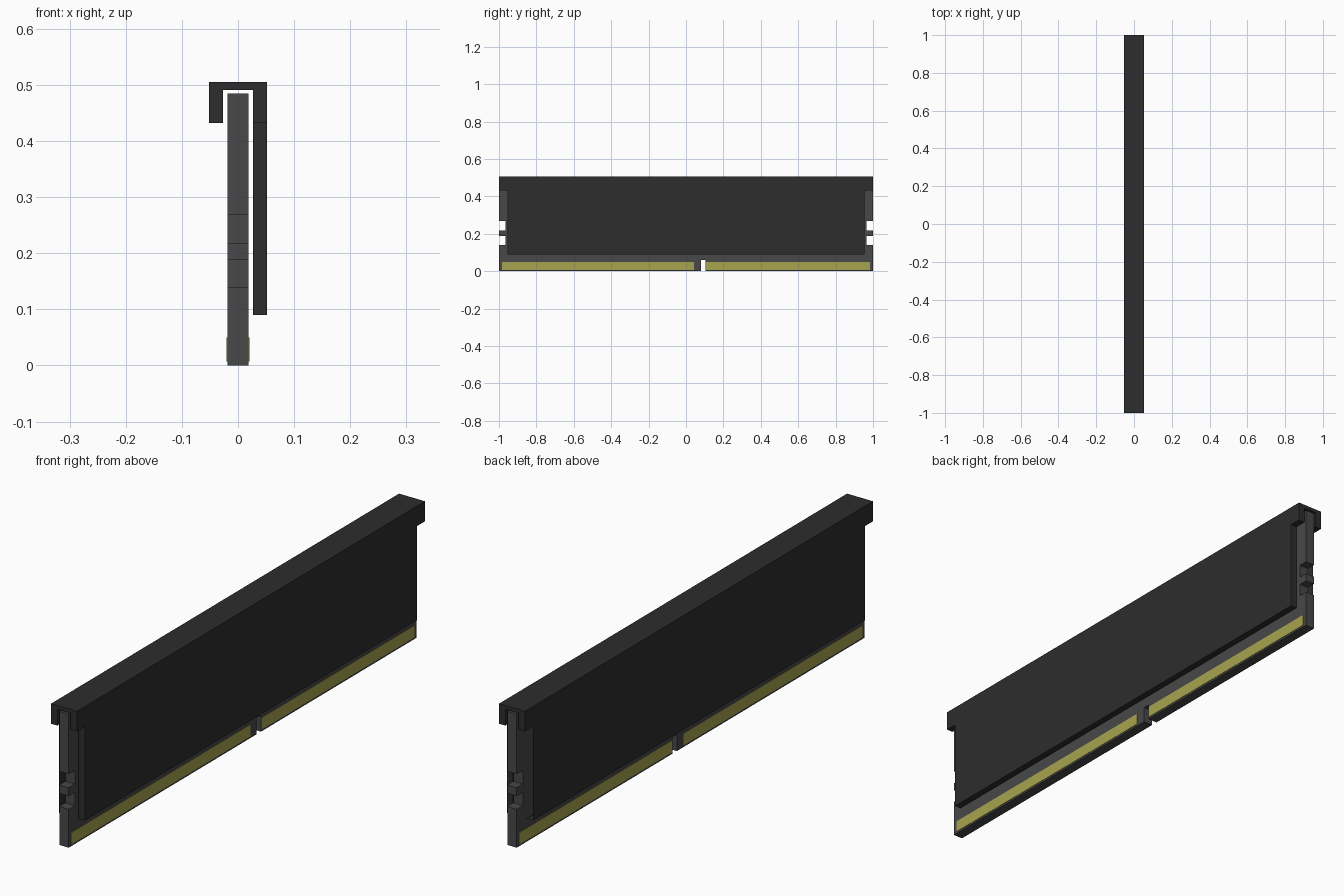
import bpy, bmesh
from mathutils import Vector

if "Cube" in bpy.data.objects:
    bpy.data.objects.remove(bpy.data.objects["Cube"])


def material(name, rgb):
    m = bpy.data.materials.new(name)
    m.diffuse_color = (*rgb, 1)
    m.use_nodes = True
    m.node_tree.nodes["Principled BSDF"].inputs["Base Color"].default_value = m.diffuse_color
    return m


BOARD = material("board_grey", (0.065, 0.065, 0.065))
METAL = material("spreader_black", (0.026, 0.026, 0.026))
GOLD = material("contact_gold", (0.39, 0.37, 0.08))


def finish(name, bm, mat):
    mesh = bpy.data.meshes.new(name)
    bm.to_mesh(mesh)
    bm.free()
    ob = bpy.data.objects.new(name, mesh)
    mesh.materials.append(mat)
    bpy.context.collection.objects.link(ob)
    return ob


def prism(name, points, offset, mat):
    """Extrude a closed planar profile by an offset vector."""
    bm = bmesh.new()
    face = bm.faces.new([bm.verts.new(p) for p in points])
    out = bmesh.ops.extrude_face_region(bm, geom=[face])["geom"]
    moved = [v for v in out if isinstance(v, bmesh.types.BMVert)]
    bmesh.ops.translate(bm, verts=moved, vec=Vector(offset))
    bmesh.ops.recalc_face_normals(bm, faces=bm.faces)
    return finish(name, bm, mat)


def box(name, x, y, z, mat):
    pts = [(x[0], y[0], z[0]), (x[0], y[1], z[0]), (x[0], y[1], z[1]), (x[0], y[0], z[1])]
    return prism(name, pts, (x[1] - x[0], 0, 0), mat)


# Circuit board: outline with key slot and two latch notches per end
TOP = 0.485
end = [(1, 0), (1, 0.14), (0.965, 0.14), (0.965, 0.188), (1, 0.188),
       (1, 0.218), (0.965, 0.218), (0.965, 0.268), (1, 0.268), (1, TOP)]
slot = [(0.08, 0), (0.08, 0.06), (0.105, 0.06), (0.105, 0)]
outline = slot + end + [(-y, z) for y, z in reversed(end)]
prism("circuit_board", [(-0.019, y, z) for y, z in outline], (0.038, 0, 0), BOARD)

# Contact strips on both faces, either side of the slot
for side, s in (("right", 1), ("left", -1)):
    for part, y in (("long", (-0.985, 0.042)), ("short", (0.107, 0.985))):
        box(f"{part}_contacts_{side}", (0.018 * s, 0.0203 * s), y, (0.007, 0.05), GOLD)

# Heat spreader cap: inverted channel over the board's top edge
OUT, INN, LIP = 0.052, 0.027, 0.432
channel = [(-OUT, LIP), (-OUT, 0.505), (OUT, 0.505), (OUT, LIP),
           (INN, LIP), (INN, 0.491), (-INN, 0.491), (-INN, LIP)]
prism("spreader_cap", [(x, -1, z) for x, z in channel], (0, 2, 0), METAL)

# Right heat spreader plate
W, LOW = 0.955, 0.09
box("spreader_plate_right", (INN, OUT), (-W, W), (LOW, LIP), METAL)

# Left heat spreader plate: open-ended folded sheet
bm = bmesh.new()
rows = [[bm.verts.new((x, y, z)) for y in (W, -W)]
        for x, z in ((-OUT, LIP), (-OUT, LOW), (-INN, LOW))]
for a, b in zip(rows, rows[1:]):
    bm.faces.new((a[0], b[0], b[1], a[1]))
finish("spreader_plate_left", bm, METAL)
